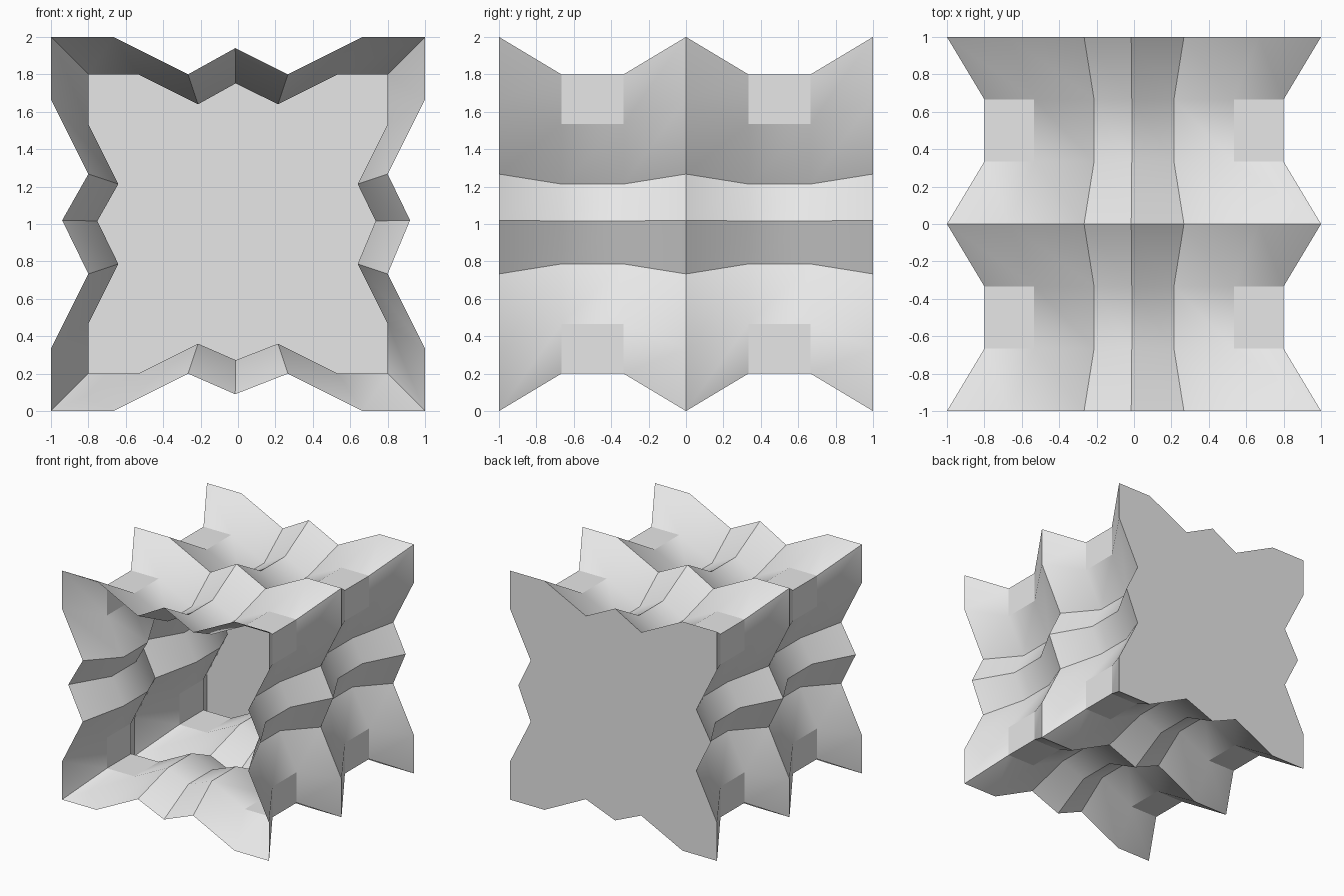
import bpy
import bmesh
import math
from mathutils import Matrix, Vector

if "Cube" in bpy.data.objects:
    bpy.data.objects.remove(bpy.data.objects["Cube"])

# Plain grey material
grey = bpy.data.materials.new("light_grey")
grey.use_nodes = True
colour = (0.8, 0.8, 0.8, 1)
grey.diffuse_color = colour
grey.node_tree.nodes["Principled BSDF"].inputs["Base Color"].default_value = colour

# Outline: one corner-to-corner side turned four times, each with its own ridge peak
# Peaks in order top, left, bottom, right: offset along the side, height from centre
peaks = [(0.015, 0.94), (-0.02, 0.94), (-0.015, 0.91), (0.02, 0.92)]
outline = []
for turn, (shift, height) in enumerate(peaks):
    spin = Matrix.Rotation(turn * math.pi / 2, 2)
    side = [(1, 1), (0.667, 1), (0.267, 0.8), (-shift, height),
            (-0.267, 0.8), (-0.667, 1)]
    outline += [spin @ Vector(p) for p in side]

# Rings along the depth, pinched twice between the wide ribs
bm = bmesh.new()
rings = []
for step in range(7):
    size = 1 if step % 3 == 0 else 0.8
    depth = -1 + step / 3
    rings.append([bm.verts.new((p.x * size, depth, 1 + p.y * size)) for p in outline])

# Walls; the front stays open
count = len(outline)
for near, far in zip(rings, rings[1:]):
    for i in range(count):
        j = (i + 1) % count
        bm.faces.new((near[i], near[j], far[j], far[i]))

# Back panel
bm.faces.new(rings[-1])
bmesh.ops.recalc_face_normals(bm, faces=bm.faces)
bm.normal_update()
back = max(bm.faces, key=lambda f: f.calc_center_median().y)
if back.normal.y < 0:
    bmesh.ops.reverse_faces(bm, faces=bm.faces)

# Soft shading on shallow bends, flat square pads at the corners
for face in bm.faces:
    n = face.normal
    face.smooth = max(abs(n.x), abs(n.y), abs(n.z)) < 0.999
for edge in bm.edges:
    edge.smooth = len(edge.link_faces) == 2 and edge.calc_face_angle() < math.radians(30)

mesh = bpy.data.meshes.new("ribbed_shell")
bm.to_mesh(mesh)
bm.free()
mesh.materials.append(grey)
shell = bpy.data.objects.new("ribbed_shell", mesh)
bpy.context.collection.objects.link(shell)
